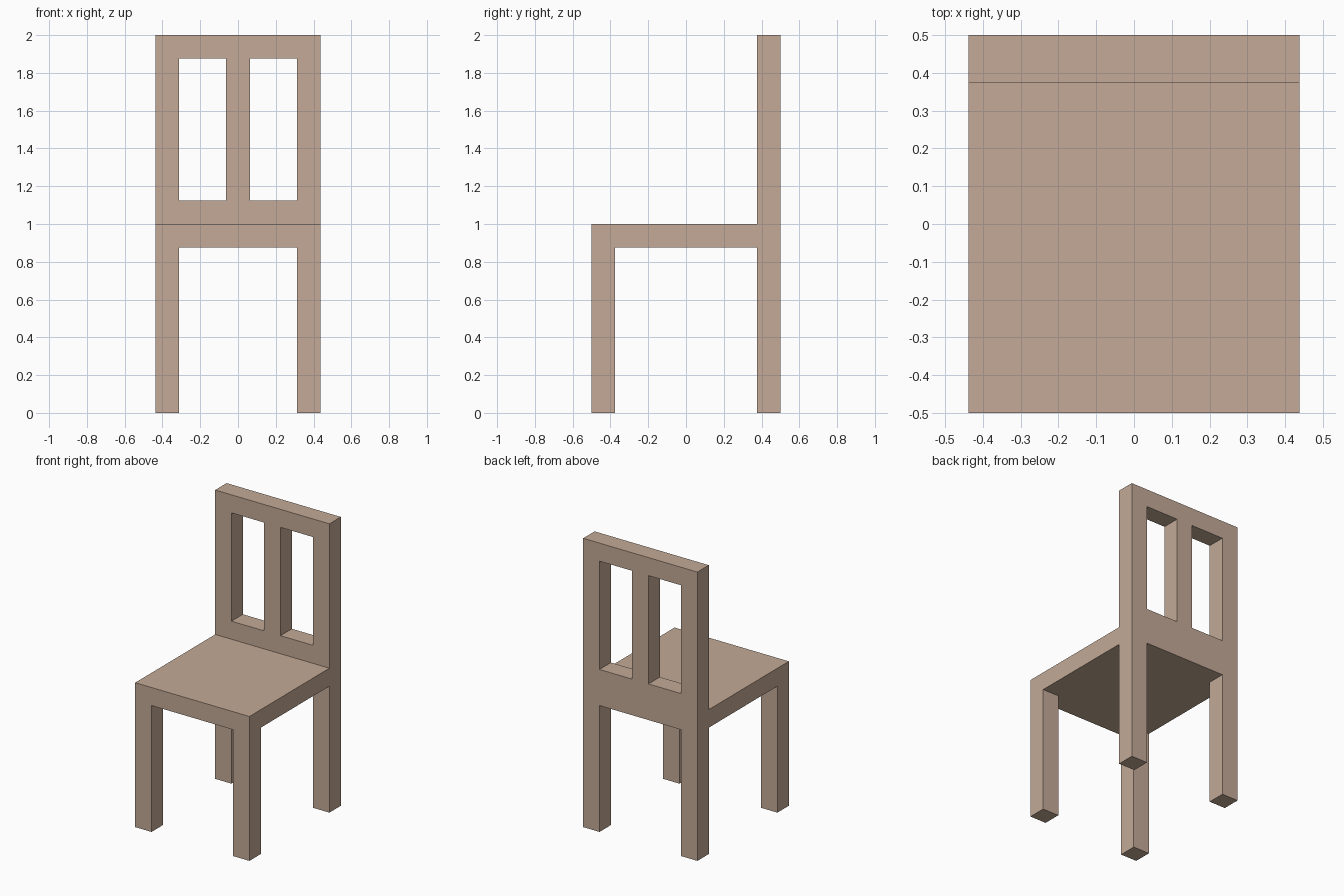
import bpy
import bmesh
from mathutils import Vector

if "Cube" in bpy.data.objects:
    bpy.data.objects.remove(bpy.data.objects["Cube"])

T = 0.125                                   # thickness of every bar
XS = [-0.4375, -0.3125, -0.0625, 0.0625, 0.3125, 0.4375]
YS = [-0.5, -0.375, 0.375, 0.5]

bm = bmesh.new()


def extrude(faces, dz):
    """Extrude faces vertically as one region and return the moved faces."""
    new = bmesh.ops.extrude_face_region(bm, geom=faces)["geom"]
    verts = [g for g in new if isinstance(g, bmesh.types.BMVert)]
    bmesh.ops.translate(bm, verts=verts, vec=(0, 0, dz))
    bm.normal_update()
    return [g for g in new if isinstance(g, bmesh.types.BMFace)]


def pick(faces, test):
    return [f for f in faces if test(f.calc_center_median())]


def face_at(point):
    return min(bm.faces, key=lambda f: (f.calc_center_median() - Vector(point)).length)


# Seat: a slab divided where legs and back posts meet it
grid = [[bm.verts.new((x, y, 1 - T)) for x in XS] for y in YS]
base = [bm.faces.new((grid[j][i], grid[j][i + 1], grid[j + 1][i + 1], grid[j + 1][i]))
        for j in range(len(YS) - 1) for i in range(len(XS) - 1)]
top = extrude(base, T)
bottom = pick(bm.faces, lambda c: abs(c.z - (1 - T)) < 1e-4)

# Legs: the four corner faces pulled down to the floor
extrude(pick(bottom, lambda c: abs(c.x) > 0.32 and abs(c.y) > 0.38), -(1 - T))

# Back: lower rail, then two side posts and a centre slat, then their top ends
rail = extrude(pick(top, lambda c: c.y > 0.38), T)
posts = pick(rail, lambda c: abs(c.x) > 0.32 or abs(c.x) < 0.05)
posts = extrude(posts, 0.75)
extrude(posts, T)

# Top rail: bridge the facing sides of the post ends
for a, b in ((XS[1], XS[2]), (XS[3], XS[4])):
    pair = [face_at((x, 0.4375, 2 - T / 2)) for x in (a, b)]
    edges = [e for f in pair for e in f.edges]
    bmesh.ops.delete(bm, geom=pair, context="FACES_ONLY")
    bmesh.ops.bridge_loops(bm, edges=edges)

bmesh.ops.recalc_face_normals(bm, faces=bm.faces)

mesh = bpy.data.meshes.new("chair")
bm.to_mesh(mesh)
bm.free()

wood = bpy.data.materials.new("light brown wood")
wood.diffuse_color = (0.546, 0.402, 0.309, 1)
wood.use_nodes = True
wood.node_tree.nodes["Principled BSDF"].inputs["Base Color"].default_value = wood.diffuse_color
mesh.materials.append(wood)

chair = bpy.data.objects.new("chair", mesh)
bpy.context.collection.objects.link(chair)
